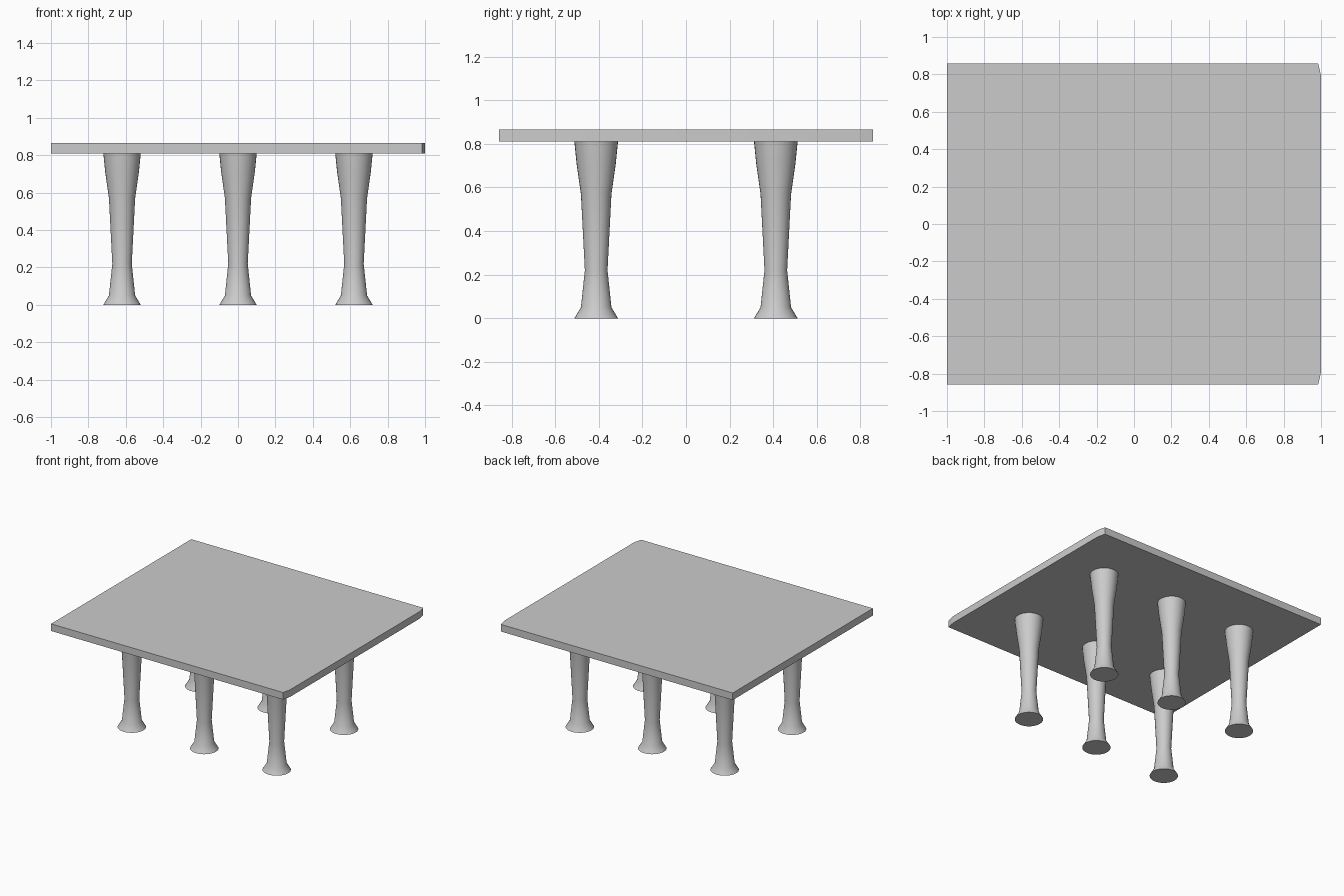
import bpy, bmesh, math

cube = bpy.data.objects.get("Cube")
if cube:
    bpy.data.objects.remove(cube, do_unlink=True)

grey = bpy.data.materials.new("plain_grey")
grey.use_nodes = True
COLOUR = (0.6, 0.6, 0.6, 1)
grey.diffuse_color = COLOUR
grey.node_tree.nodes["Principled BSDF"].inputs["Base Color"].default_value = COLOUR


def finish(name, bm, angle):
    bmesh.ops.recalc_face_normals(bm, faces=bm.faces)
    mesh = bpy.data.meshes.new(name)
    bm.to_mesh(mesh)
    bm.free()
    mesh.materials.append(grey)
    obj = bpy.data.objects.new(name, mesh)
    bpy.context.collection.objects.link(obj)
    bpy.ops.object.select_all(action="DESELECT")
    obj.select_set(True)
    bpy.context.view_layer.objects.active = obj
    bpy.ops.object.shade_smooth_by_angle(angle=math.radians(angle))
    return obj


# Table top: a slab whose +x corners are slightly clipped
TOP, UNDER, HALF_Y = 0.865, 0.81, 0.857
half = [(-1, -HALF_Y), (0.985, -HALF_Y), (0.996, -0.81), (1, -0.79)]
outline = half + [(x, -y) for x, y in reversed(half)]
bm = bmesh.new()
slab = bm.faces.new([bm.verts.new((x, y, UNDER)) for x, y in outline])
ext = bmesh.ops.extrude_face_region(bm, geom=[slab], use_keep_orig=True)
for v in ext["geom"]:
    if isinstance(v, bmesh.types.BMVert):
        v.co.z = TOP
finish("table_top", bm, 30)

# Legs: turned profile (radius, height), flared at foot and head
PROFILE = [(0.10, 0), (0.07, 0.05), (0.052, 0.22), (0.07, 0.57),
           (0.09, 0.71), (0.10, UNDER)]
SIDES = 32


def leg(name, x, y):
    bm = bmesh.new()
    rings = []
    for r, z in PROFILE:
        rings.append([bm.verts.new((x + r * math.cos(a), y + r * math.sin(a), z))
                      for a in (math.tau * i / SIDES for i in range(SIDES))])
    for low, high in zip(rings, rings[1:]):
        for i in range(SIDES):
            j = (i + 1) % SIDES
            bm.faces.new((low[i], low[j], high[j], high[i]))
    bm.faces.new(rings[0])
    bm.faces.new(rings[-1])
    finish(name, bm, 40)


for row, y in (("front", -0.412), ("back", 0.412)):
    for place, x in (("right", -0.62), ("middle", 0), ("left", 0.62)):
        leg(f"{row}_{place}_leg", x, y)
